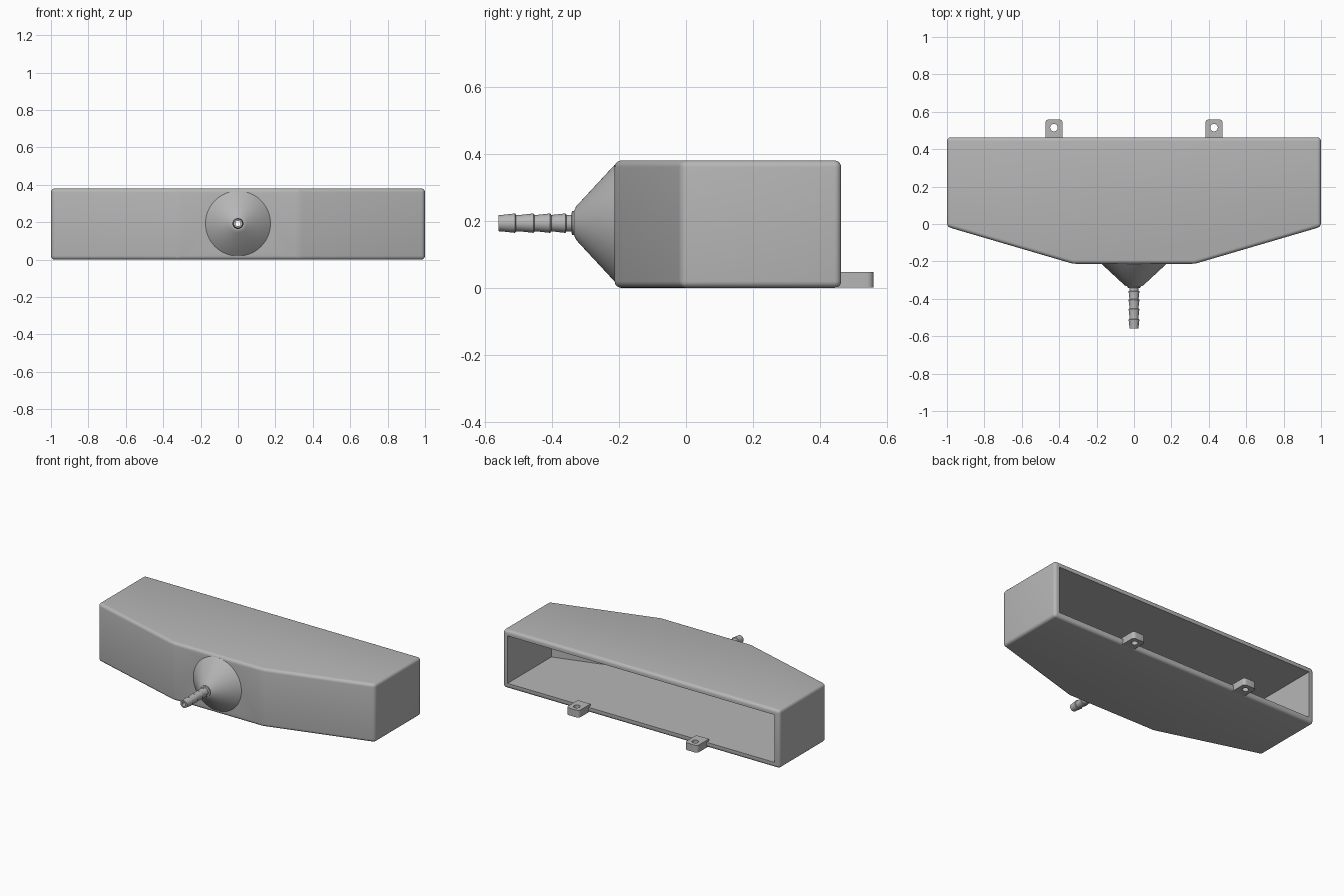
import bpy, bmesh, math
from mathutils import Matrix

cube = bpy.data.objects.get("Cube")
if cube:
    bpy.data.objects.remove(cube, do_unlink=True)

grey = bpy.data.materials.new("light grey plastic")
grey.use_nodes = True
grey.diffuse_color = (0.47, 0.47, 0.47, 1)
grey.node_tree.nodes["Principled BSDF"].inputs["Base Color"].default_value = grey.diffuse_color

HEIGHT, BACK, AXIS_Z = 0.38, 0.463, 0.193
WALL = 0.035


def finish(bm, name):
    bmesh.ops.recalc_face_normals(bm, faces=bm.faces)
    mesh = bpy.data.meshes.new(name)
    bm.to_mesh(mesh)
    bm.free()
    obj = bpy.data.objects.new(name, mesh)
    bpy.context.collection.objects.link(obj)
    mesh.materials.append(grey)
    return obj


def prism(name, outline, z0, z1, bevel=0, upright_only=None):
    """Extrude an xy outline upward, optionally rounding its edges."""
    bm = bmesh.new()
    face = bm.faces.new([bm.verts.new((x, y, z0)) for x, y in outline])
    top = bmesh.ops.extrude_face_region(bm, geom=[face])["geom"]
    bmesh.ops.translate(bm, vec=(0, 0, z1 - z0),
                        verts=[v for v in top if isinstance(v, bmesh.types.BMVert)])
    bmesh.ops.recalc_face_normals(bm, faces=bm.faces)
    if bevel:
        edges = list(bm.edges)
        if upright_only:
            edges = [e for e in edges if abs(e.verts[0].co.z - e.verts[1].co.z) > 0.01
                     and upright_only(e.verts[0].co)]
        bmesh.ops.bevel(bm, geom=edges, offset=bevel, segments=5,
                        profile=0.5, affect="EDGES", clamp_overlap=True)
    return finish(bm, name)


def cylinder(name, radius, depth, matrix):
    bm = bmesh.new()
    bmesh.ops.create_cone(bm, cap_ends=True, segments=48, radius1=radius,
                          radius2=radius, depth=depth, matrix=matrix)
    return finish(bm, name)


def cut(obj, cutter):
    cutter.hide_render = True
    mod = obj.modifiers.new("cut", "BOOLEAN")
    mod.operation, mod.solver, mod.object = "DIFFERENCE", "EXACT", cutter
    bpy.context.view_layer.objects.active = obj
    bpy.ops.object.modifier_apply(modifier=mod.name)
    bpy.data.objects.remove(cutter, do_unlink=True)


def smooth(obj, angle=25):
    bpy.ops.object.select_all(action="DESELECT")
    obj.select_set(True)
    bpy.context.view_layer.objects.active = obj
    bpy.ops.object.shade_smooth_by_angle(angle=math.radians(angle))


def symmetric(half):
    return half + [(-x, y) for x, y in reversed(half)]


# Hollow housing, open at the back
housing = prism("housing", symmetric([(1, BACK), (1, -0.015), (0.325, -0.213)]),
                0, HEIGHT, bevel=0.02)
cavity = prism("cavity_cutter",
               symmetric([(1 - WALL, BACK + 0.1), (1 - WALL, 0.011), (0.32, -0.213 + WALL)]),
               WALL, HEIGHT - WALL)
cut(housing, cavity)
along_y = Matrix.Rotation(math.pi / 2, 4, "X")
cut(housing, cylinder("inlet_cutter", 0.143, 0.2,
                      Matrix.Translation((0, -0.2, AXIS_Z)) @ along_y))
smooth(housing)

# Hollow funnel with barbed hose fitting, revolved round the y axis
profile = [(0.138, -0.19), (0.165, -0.19), (0.174, -0.213), (0.05, -0.328), (0.036, -0.334),
           (0.036, -0.34), (0.025, -0.342)]
for y in (-0.36, -0.405, -0.455, -0.51):        # barbs tapering toward the tip
    profile += [(0.025, y + 0.003), (0.029, y), (0.0245, y - 0.04)]
profile += [(0.024, -0.56), (0.014, -0.56), (0.014, -0.32)]

bm = bmesh.new()
verts = [bm.verts.new((r, y, 0)) for r, y in profile]
edges = [bm.edges.new((verts[i - 1], verts[i])) for i in range(len(verts))]
bmesh.ops.spin(bm, geom=verts + edges, cent=(0, 0, 0), axis=(0, 1, 0),
               angle=math.tau, steps=64)
bmesh.ops.remove_doubles(bm, verts=bm.verts, dist=1e-5)
bmesh.ops.translate(bm, vec=(0, 0, AXIS_Z), verts=bm.verts)
smooth(finish(bm, "funnel_nozzle"))

# Mounting tabs with screw holes at the bottom rear edge
for side, label in ((1, "left"), (-1, "right")):
    cx = side * 0.428
    tab = prism(label + "_mounting_tab",
                [(cx - 0.046, 0.44), (cx + 0.046, 0.44), (cx + 0.046, 0.56), (cx - 0.046, 0.56)],
                0.001, 0.048, bevel=0.02, upright_only=lambda co: co.y > 0.5)
    cut(tab, cylinder("screw_hole_cutter", 0.02, 0.2, Matrix.Translation((cx, 0.515, 0.02))))
    smooth(tab)
